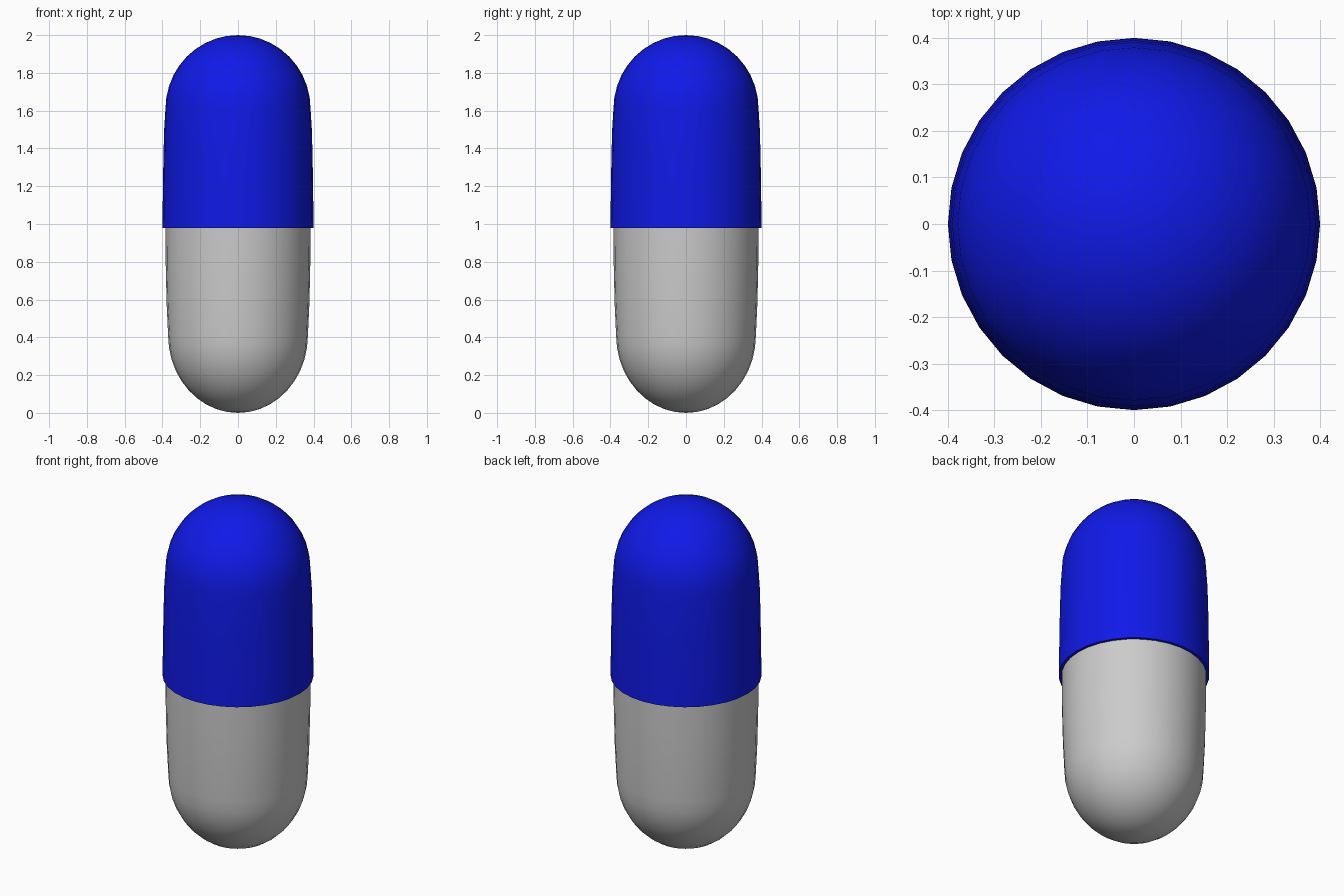
import bpy, bmesh
from math import sin, cos, pi

if "Cube" in bpy.data.objects:
    bpy.data.objects.remove(bpy.data.objects["Cube"])

SIDES = 32


def dome(radius, base, tip, steps=10):
    """Quarter-ellipse profile from the wall up (or down) to the pole."""
    return [(radius * cos(pi / 2 * i / steps), base + (tip - base) * sin(pi / 2 * i / steps))
            for i in range(steps + 1)]


def lathe(name, profile):
    """Spin an (r, z) profile around z."""
    bm = bmesh.new()
    rings = []
    for r, z in profile:
        if r < 1e-5:
            rings.append([bm.verts.new((0, 0, z))])
        else:
            rings.append([bm.verts.new((r * cos(2 * pi * k / SIDES), r * sin(2 * pi * k / SIDES), z))
                          for k in range(SIDES)])
    for a, b in zip(rings, rings[1:]):
        for k in range(SIDES):
            n = (k + 1) % SIDES
            if len(b) == 1:
                bm.faces.new((a[k], a[n], b[0]))
            else:
                bm.faces.new((a[k], a[n], b[n], b[k]))
    bmesh.ops.recalc_face_normals(bm, faces=bm.faces)
    mesh = bpy.data.meshes.new(name)
    bm.to_mesh(mesh)
    bm.free()
    obj = bpy.data.objects.new(name, mesh)
    bpy.context.collection.objects.link(obj)
    bpy.ops.object.select_all(action='DESELECT')
    obj.select_set(True)
    bpy.context.view_layer.objects.active = obj
    bpy.ops.object.shade_smooth_by_angle()
    return obj


# Lower grey half, tucked slightly inside the cap
lathe("capsule_body", [(0.384, 1.0), (0.383, 0.8), (0.378, 0.58)] + dome(0.37, 0.41, 0.0))

# Upper blue half with a thin inward rim
cap = lathe("capsule_cap", [(0.383, 0.98), (0.40, 0.98), (0.399, 1.08), (0.395, 1.35), (0.391, 1.5)]
            + dome(0.384, 1.61, 2.0))
blue = bpy.data.materials.new("blue")
blue.diffuse_color = (0.005, 0.01, 0.8, 1)
blue.use_nodes = True
blue.node_tree.nodes["Principled BSDF"].inputs["Base Color"].default_value = blue.diffuse_color
cap.data.materials.append(blue)
